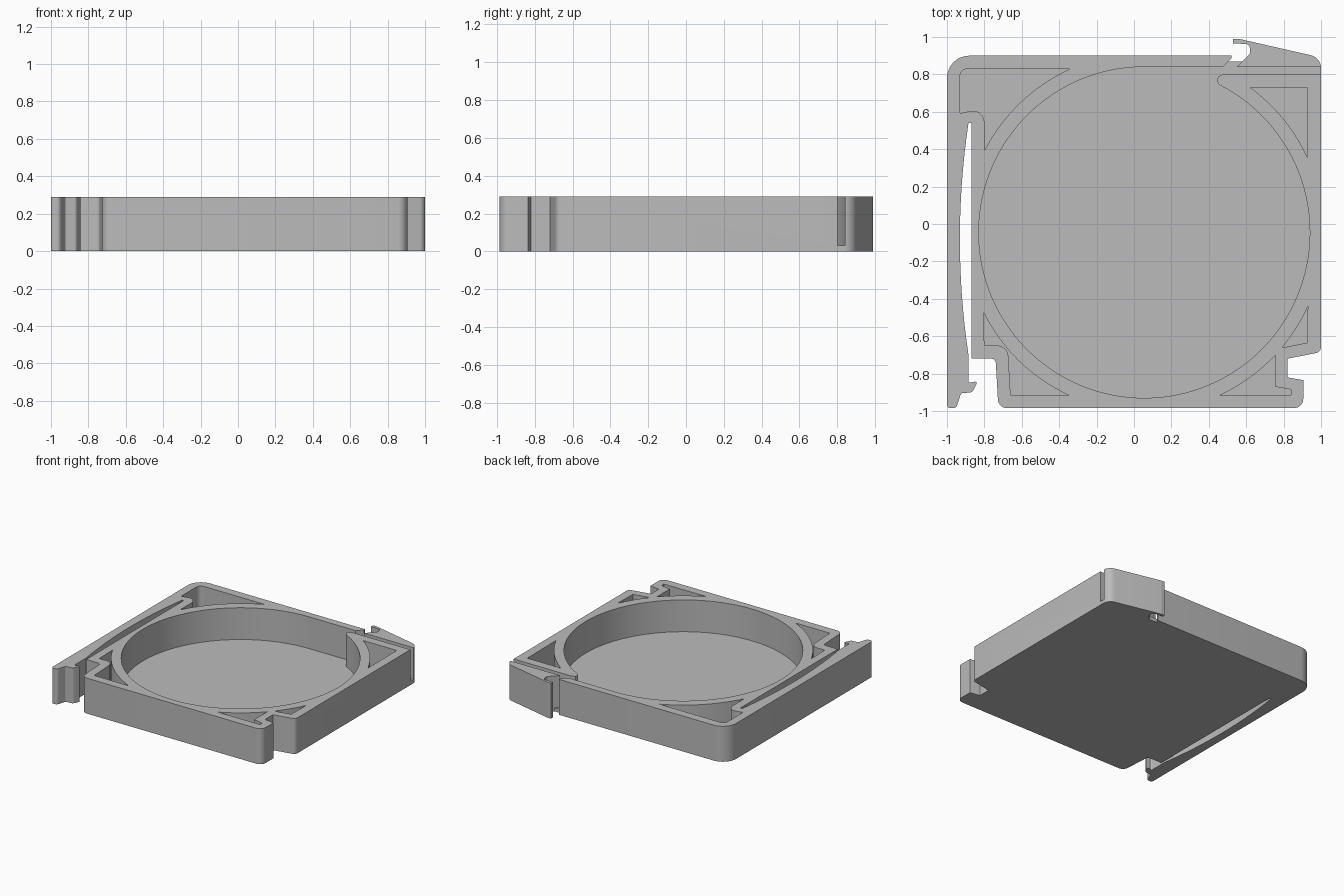
import bpy, bmesh
from math import radians, cos, sin, atan2, tan
from mathutils import Vector

HEIGHT, FLOOR = 0.29, 0.03
CX, CY, BORE, RING = 0.055, -0.045, 0.885, 0.96   # round well and its ring wall

cube = bpy.data.objects.get("Cube")
if cube:
    bpy.data.objects.remove(cube, do_unlink=True)

grey = bpy.data.materials.new("plain_grey")
grey.use_nodes = True
grey.diffuse_color = (0.5, 0.5, 0.5, 1)
grey.node_tree.nodes["Principled BSDF"].inputs["Base Color"].default_value = (0.5, 0.5, 0.5, 1)


def rounded(corners, steps=8):
    """Turn (x, y) or (x, y, radius) corners into a filleted outline."""
    out = []
    n = len(corners)
    for i, c in enumerate(corners):
        p = Vector(c[:2])
        if len(c) == 2:
            out.append(p)
            continue
        a = (Vector(corners[i - 1][:2]) - p).normalized()
        b = (Vector(corners[(i + 1) % n][:2]) - p).normalized()
        half = a.angle(b) / 2
        reach = c[2] / tan(half)
        centre = p + (a + b).normalized() * (c[2] / sin(half))
        start, end = p + a * reach - centre, p + b * reach - centre
        a0 = atan2(start.y, start.x)
        sweep = (atan2(end.y, end.x) - a0 + radians(180)) % radians(360) - radians(180)
        for k in range(steps + 1):
            t = a0 + sweep * k / steps
            out.append(centre + Vector((cos(t), sin(t))) * c[2])
    return out


def arc(radius, start, end, steps):
    """Points on a circle around the well, angles in degrees."""
    angles = [radians(start + (end - start) * k / steps) for k in range(steps + 1)]
    return [(CX + radius * cos(t), CY + radius * sin(t)) for t in angles]


def prism(name, outline, z0, z1):
    """Closed upright solid with outward faces, for an outline of either winding."""
    pairs = list(zip(outline, outline[1:] + outline[:1]))
    if sum(p[0] * q[1] - q[0] * p[1] for p, q in pairs) < 0:
        outline = outline[::-1]
    bm = bmesh.new()
    low = [bm.verts.new((x, y, z0)) for x, y in outline]
    high = [bm.verts.new((x, y, z1)) for x, y in outline]
    bm.faces.new(low[::-1])
    bm.faces.new(high)
    for i in range(len(low)):
        bm.faces.new((low[i - 1], low[i], high[i], high[i - 1]))
    bm.normal_update()
    mesh = bpy.data.meshes.new(name)
    bm.to_mesh(mesh)
    bm.free()
    mesh.materials.append(grey)
    obj = bpy.data.objects.new(name, mesh)
    bpy.context.collection.objects.link(obj)
    return obj


# Bowed inner edge of the springy side arm, back to front
arm_edge = [(-0.885 - 0.046 * (1 - (k / 8) ** 2), -0.08 - 0.0775 * k) for k in range(-8, 9)]

# Whole outline, clockwise from the back right corner
outline = rounded([
    (1, 0.89, 0.07), (1, -0.685, 0.035),
    (0.82, -0.72), (0.82, -0.82), (0.905, -0.835),              # right notch
    (0.905, -0.985, 0.05), (-0.725, -0.985, 0.05),
    (-0.74, -0.72, 0.025), (-0.87, -0.72), (-0.87, 0.54),       # arm gap
    *arm_edge,
    (-0.885, -0.85, 0.008), (-0.835, -0.84, 0.008), (-0.865, -0.9, 0.02),   # arm barb
    (-0.925, -0.905, 0.015), (-0.95, -0.985, 0.025), (-1, -0.985, 0.02),
    (-1, 0.9, 0.12), (0.52, 0.9), (0.52, 0.885), (0.505, 0.87), (0.58, 0.87),
    (0.62, 0.91, 0.015), (0.62, 0.962, 0.025), (0.53, 0.965), (0.53, 0.99),  # hook
    (0.56, 0.99, 0.01),
])
tray = prism("clip_tray", outline, 0, HEIGHT)

# Round well with the slot that frees the hook strip
well = arc(BORE, 63, -270, 120) + [
    (0.475, 0.84), (0.505, 0.87), (0.54, 0.9), (0.58, 0.87), (0.55, 0.84),
    (1.1, 0.84), (1.1, 0.8), (0.475, 0.8), (0.45, 0.787), (0.443, 0.765)]


def corner_pocket(start, end, corners):
    """Pocket bounded by the ring wall and a run of straight walls."""
    return rounded(arc(RING, start, end, 16) + corners)


cutters = {
    "well_cutter": well,
    "back_left_cutter": corner_pocket(114.3, 153, [
        (-0.8, 0.605, 0.06), (-0.87, 0.605), (-0.93, 0.592), (-0.93, 0.83, 0.04)]),
    "back_right_cutter": corner_pocket(24.6, 53.9, [(0.925, 0.73)]),
    "right_cutter": corner_pocket(-40, -24.4, [(0.925, -0.635)]),
    "front_right_cutter": corner_pocket(-65.2, -43.1, [
        (0.755, -0.87), (0.84, -0.885), (0.84, -0.915)]),
    "front_left_cutter": corner_pocket(206.4, 245.2, [
        (-0.66, -0.915), (-0.675, -0.65, 0.06), (-0.8, -0.65)]),
}

bpy.context.view_layer.objects.active = tray
for name, shape in cutters.items():
    cutter = prism(name, shape, FLOOR, HEIGHT + 0.1)
    cutter.hide_render = True
    cut = tray.modifiers.new(name, "BOOLEAN")
    cut.operation, cut.solver, cut.object = "DIFFERENCE", "EXACT", cutter
    bpy.ops.object.modifier_apply(modifier=cut.name)
    bpy.data.objects.remove(cutter, do_unlink=True)

# Smooth curved walls, crisp edges
bpy.ops.object.select_all(action="DESELECT")
tray.select_set(True)
bpy.ops.object.shade_smooth_by_angle(angle=radians(30))
